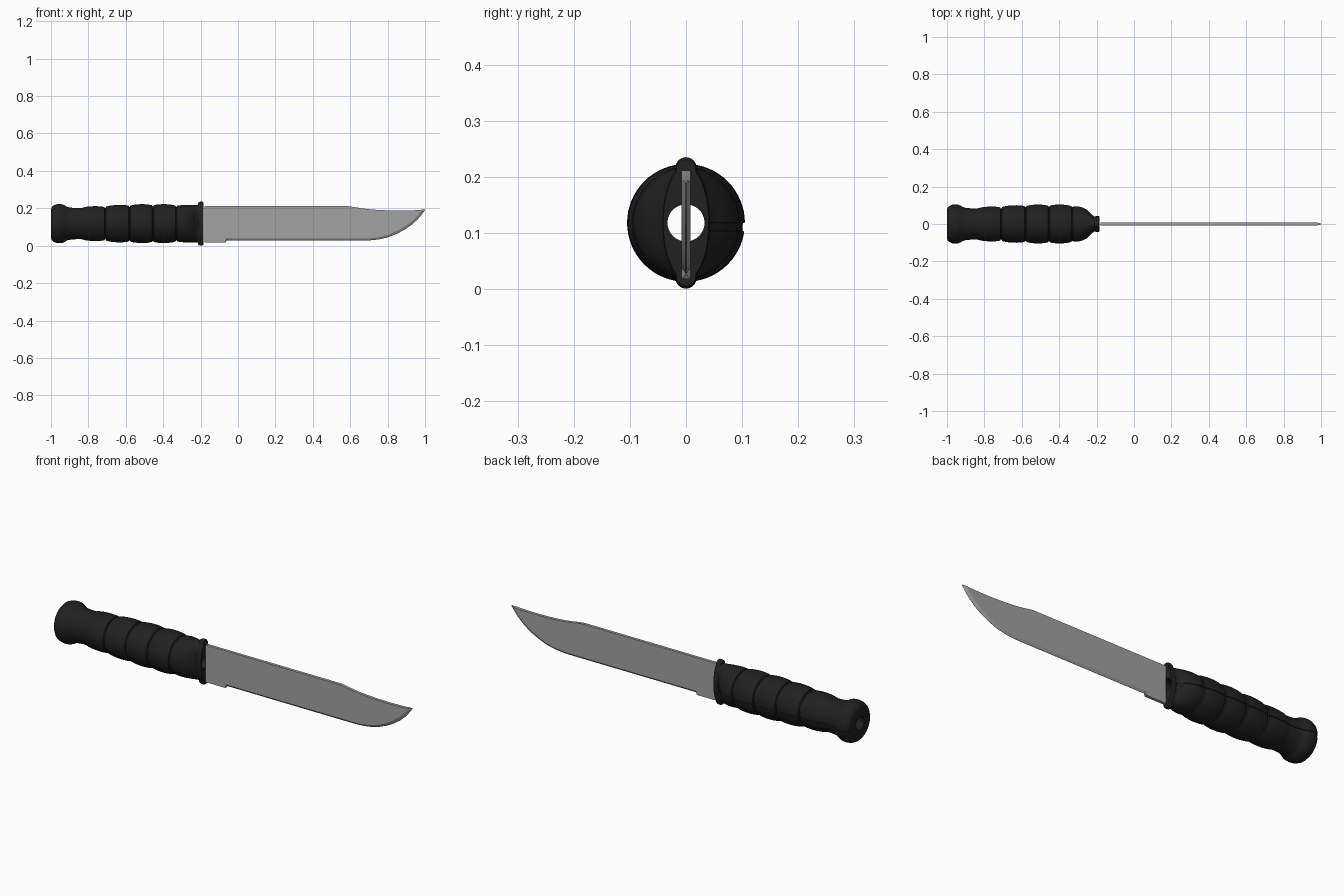
import bpy, bmesh, math

if "Cube" in bpy.data.objects:
    bpy.data.objects.remove(bpy.data.objects["Cube"])

CZ = 0.118      # height of the handle axis
HOLE = 0.033    # bore through the handle


def material(name, value):
    m = bpy.data.materials.new(name)
    m.diffuse_color = (value, value, value, 1)
    m.use_nodes = True
    m.node_tree.nodes["Principled BSDF"].inputs["Base Color"].default_value = m.diffuse_color
    return m


black = material("matte black", 0.015)
steel = material("steel grey", 0.36)


def loft(name, rings, mat, closed=False, angle=35):
    """Skin a list of equal-length rings; closed joins last ring to first, otherwise ends are capped."""
    bm = bmesh.new()
    vs = [[bm.verts.new(p) for p in r] for r in rings]
    n = len(vs[0])
    for i in range(len(vs) if closed else len(vs) - 1):
        a, b = vs[i], vs[(i + 1) % len(vs)]
        for j in range(n):
            k = (j + 1) % n
            bm.faces.new((a[j], a[k], b[k], b[j]))
    if not closed:
        bm.faces.new(vs[0])
        bm.faces.new(vs[-1])
    bmesh.ops.remove_doubles(bm, verts=bm.verts, dist=1e-5)
    bmesh.ops.recalc_face_normals(bm, faces=bm.faces)
    me = bpy.data.meshes.new(name)
    bm.to_mesh(me)
    bm.free()
    me.materials.append(mat)
    me.shade_smooth()
    me.set_sharp_from_angle(angle=math.radians(angle))
    ob = bpy.data.objects.new(name, me)
    bpy.context.collection.objects.link(ob)
    return ob


# Handle profile: (x, radius in z, radius in y)
prof = [(-1.0, 0.072, 0.072), (-0.997, 0.086, 0.086), (-0.988, 0.096, 0.096),
        (-0.972, 0.103, 0.103), (-0.955, 0.105, 0.105), (-0.938, 0.103, 0.103),
        (-0.925, 0.097, 0.097), (-0.912, 0.089, 0.089), (-0.89, 0.085, 0.085),
        (-0.86, 0.083, 0.083), (-0.838, 0.083, 0.083)]
# Four grip swells separated by narrow grooves
for x0, x1, r0, rm, r1 in [(-0.832, -0.715, 0.085, 0.093, 0.089),
                           (-0.705, -0.585, 0.091, 0.100, 0.096),
                           (-0.575, -0.460, 0.096, 0.104, 0.098),
                           (-0.450, -0.335, 0.098, 0.104, 0.096)]:
    for k in range(9):
        u = k / 8
        base = r0 + (r1 - r0) * u
        r = base + (rm - (r0 + r1) / 2) * math.sin(math.pi * u) ** 0.7
        prof.append((x0 + (x1 - x0) * u, r, r))
    prof += [(x1 + 0.003, r1 - 0.006, r1 - 0.006), (x1 + 0.007, r1 - 0.006, r1 - 0.006)]
# Last swell flattens sideways into the guard
prof += [(-0.325, 0.095, 0.094), (-0.31, 0.098, 0.095), (-0.29, 0.1, 0.092),
         (-0.27, 0.1, 0.086), (-0.25, 0.1, 0.075), (-0.235, 0.1, 0.061),
         (-0.222, 0.1, 0.047), (-0.21, 0.102, 0.039), (-0.197, 0.104, 0.036)]

# Angles round the handle, with a shallow seam strip on the back side
angs = [(i * 5.625, 1.0) for i in range(1, 63)]
angs += [(351.5, 1.0), (352.0, 0.965), (359.7, 0.965), (360.2, 1.0)]


def handle_ring(x, rz, ry):
    return [(x, ry * s * math.cos(math.radians(a)), CZ + rz * s * math.sin(math.radians(a)))
            for a, s in angs]


def bore_ring(x):
    return [(x, HOLE * math.cos(math.radians(a)), CZ + HOLE * math.sin(math.radians(a)))
            for a, s in angs]


rings = [handle_ring(*p) for p in prof] + [bore_ring(-0.197), bore_ring(-1.0)]
loft("handle", rings, black, closed=True)

# Guard: lens-shaped plate with a rounded nub at each end and a round hole
NUB_R, NUB_Z = 0.019, 0.098


def guard_rings(scale):
    outer, inner = [], []
    for i in range(96):
        t = 2 * math.pi * i / 96
        y, z = 0.042 * math.cos(t), 0.104 * math.sin(t)
        r = math.hypot(y, z)
        c, s = y / r, z / r
        disc = NUB_R ** 2 - (NUB_Z * c) ** 2
        if disc > 0:
            r = max(r, NUB_Z * abs(s) + math.sqrt(disc))
        outer.append((c * r * scale, CZ + s * r * scale))
        inner.append((c * HOLE, CZ + s * HOLE))
    return outer, inner


def at(x, pts):
    return [(x, y, z) for y, z in pts]


big, hole = guard_rings(1.0)
small, _ = guard_rings(0.96)
loft("guard", [at(-0.213, hole), at(-0.213, small), at(-0.204, big), at(-0.19, big),
               at(-0.185, small), at(-0.185, hole)], black, closed=True)

# Blade stations: (x, bottom z, top z, bevel height, half width of the cutting edge)
T = 0.0076
E = 0.0005
stations = [(-0.18, 0.018, 0.211, 0.002, T), (-0.068, 0.018, 0.211, 0.002, T),
            (-0.06, 0.027, 0.211, 0.011, E), (0.59, 0.027, 0.211, 0.011, E),
            (0.62, 0.027, 0.207, 0.011, E), (0.66, 0.027, 0.2, 0.011, E),
            (0.70, 0.028, 0.195, 0.011, E), (0.75, 0.033, 0.191, 0.012, E),
            (0.80, 0.044, 0.189, 0.013, E), (0.85, 0.064, 0.188, 0.015, E),
            (0.89, 0.085, 0.188, 0.017, E), (0.93, 0.112, 0.189, 0.019, E),
            (0.96, 0.14, 0.190, 0.021, E), (0.98, 0.163, 0.192, 0.021, E),
            (1.0, 0.19, 0.194, 0.003, E)]
rings = []
for x, zb, zt, b, e in stations:
    t = T if x < 0.99 else 0.003
    rings.append([(x, -e, zb), (x, e, zb), (x, t, zb + b), (x, t, zt),
                  (x, -t, zt), (x, -t, zb + b)])
loft("blade", rings, steel, angle=20)
